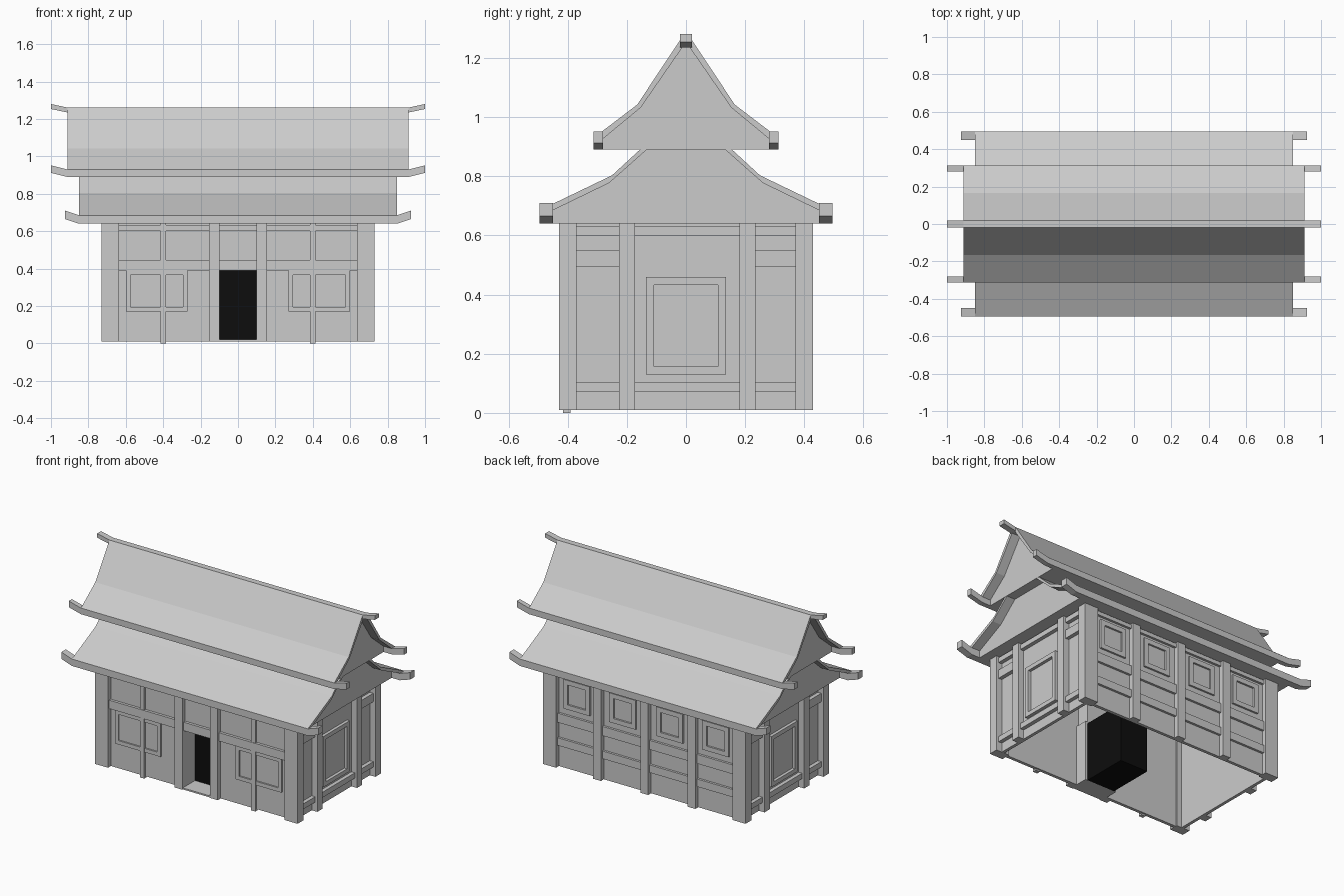
import bpy, bmesh

old = bpy.data.objects.get("Cube")
if old:
    bpy.data.objects.remove(old, do_unlink=True)


def material(name, value):
    m = bpy.data.materials.new(name)
    m.use_nodes = True
    colour = (value, value, value, 1)
    m.diffuse_color = colour
    m.node_tree.nodes["Principled BSDF"].inputs["Base Color"].default_value = colour
    return m


GREY = material("light grey", 0.6)
BLACK = material("doorway black", 0.004)


def prism(name, pts, axis, a, b, mat=GREY):
    """Extrude a flat outline along x (points are y, z) or y (points are x, z)."""
    bm = bmesh.new()

    def ring(t):
        return [bm.verts.new((t, p, z) if axis == "x" else (p, t, z)) for p, z in pts]

    r0, r1 = ring(a), ring(b)
    bm.faces.new(r0)
    bm.faces.new(r1[::-1])
    n = len(pts)
    for i in range(n):
        j = (i + 1) % n
        bm.faces.new((r0[i], r1[i], r1[j], r0[j]))
    bmesh.ops.recalc_face_normals(bm, faces=bm.faces)
    me = bpy.data.meshes.new(name)
    bm.to_mesh(me)
    bm.free()
    me.materials.append(mat)
    ob = bpy.data.objects.new(name, me)
    bpy.context.collection.objects.link(ob)
    return ob


def box(name, x0, x1, y0, y1, z0, z1, mat=GREY):
    return prism(name, [(x0, z0), (x1, z0), (x1, z1), (x0, z1)], "y", y0, y1, mat)


def wall_box(name, side, u0, u1, z0, z1, d0, d1):
    """Box on a wall: u runs along the wall, d is the distance from the centre."""
    axis, s = side
    if axis == "x":
        box(name, s * d0, s * d1, u0, u1, z0, z1)
    else:
        box(name, u0, u1, s * d0, s * d1, z0, z1)


def frame(name, side, u0, u1, z0, z1, w, d0, d1):
    wall_box(name + "_bottom", side, u0, u1, z0, z0 + w, d0, d1)
    wall_box(name + "_top", side, u0, u1, z1 - w, z1, d0, d1)
    wall_box(name + "_jamb_a", side, u0, u0 + w, z0 + w, z1 - w, d0, d1)
    wall_box(name + "_jamb_b", side, u1 - w, u1, z0 + w, z1 - w, d0, d1)


BASE, TOP = 0.01, 0.645
FRONT, BACK = ("y", -1), ("y", 1)

# Corner columns
for sx in (-1, 1):
    for sy in (-1, 1):
        box("corner_column", sx * 0.635, sx * 0.73, sy * 0.37, sy * 0.43, BASE, TOP)

# End walls with columns, rails and a framed window
for s in (-1, 1):
    side = ("x", s)
    wall_box("end_wall", side, -0.38, 0.38, BASE, TOP, 0.67, 0.69)
    for u in (-0.2, 0.208):
        wall_box("end_column", side, u - 0.027, u + 0.027, BASE, TOP, 0.68, 0.73)
    for z0, z1 in ((0.07, 0.105), (0.6, 0.632)):
        wall_box("end_rail", side, -0.37, 0.37, z0, z1, 0.68, 0.715)
    for u0, u1 in ((-0.37, -0.22), (0.23, 0.37)):
        wall_box("end_short_rail", side, u0, u1, 0.495, 0.55, 0.68, 0.715)
    frame("end_window", side, -0.135, 0.135, 0.13, 0.46, 0.027, 0.68, 0.71)

# Back wall: four bays with two rails and a square window each
wall_box("back_wall", BACK, -0.64, 0.64, BASE, TOP, 0.38, 0.40)
for u in (-0.34, 0, 0.34):
    wall_box("back_column", BACK, u - 0.028, u + 0.028, BASE, TOP, 0.39, 0.43)
for z0, z1 in ((0.15, 0.2), (0.3, 0.36), (0.61, 0.635)):
    wall_box("back_rail", BACK, -0.635, 0.635, z0, z1, 0.39, 0.415)
for u in (-0.5, -0.17, 0.17, 0.5):
    frame("back_window", BACK, u - 0.095, u + 0.095, 0.4, 0.59, 0.03, 0.39, 0.412)

# Front wall around the doorway
for s in (-1, 1):
    wall_box("front_wall", FRONT, s * 0.1, s * 0.64, BASE, TOP, 0.38, 0.40)
    wall_box("front_column", FRONT, s * 0.1, s * 0.155, BASE, TOP, 0.39, 0.43)
    wall_box("front_stud", FRONT, s * 0.385, s * 0.415, 0, TOP, 0.39, 0.415)
    for z0, z1 in ((0.39, 0.445), (0.6, 0.632)):
        wall_box("front_rail", FRONT, s * 0.155, s * 0.635, z0, z1, 0.39, 0.418)
    frame("front_window", FRONT, *sorted((s * 0.27, s * 0.6)), 0.17, 0.39, 0.025, 0.39, 0.41)
    box("door_jamb", s * 0.1, s * 0.115, -0.39, -0.3, BASE, 0.4)
wall_box("door_lintel", FRONT, -0.1, 0.1, 0.39, TOP, 0.30, 0.40)
wall_box("door_lintel_rail", FRONT, -0.1, 0.1, 0.39, 0.445, 0.39, 0.418)
wall_box("door_top_rail", FRONT, -0.1, 0.1, 0.6, 0.632, 0.39, 0.418)
box("door_sill", -0.1, 0.1, -0.425, -0.3, BASE, 0.02)
box("dark_doorway", -0.1, 0.1, -0.3, 0, BASE, 0.39, BLACK)


def roof(name, outer, inner, half, tip, rise):
    """Two bent slopes with recessed gables and upturned eave ends."""
    for s in (-1, 1):
        outline = outer + inner[::-1]
        prism(name + "_slope", [(s * y, z) for y, z in outline], "x", -half, half)
        (y_out, z0), (_, z1) = outer[:2]
        y_in = inner[0][0]
        for e in (-1, 1):
            pts = [(e * half, z0), (e * tip, z0 + rise), (e * tip, z1 + rise), (e * half, z1)]
            prism(name + "_eave_end", pts, "y", s * y_in, s * y_out)
    gable = inner + [(-y, z) for y, z in inner[::-1]]
    prism(name + "_gable", gable, "x", -half + 0.06, half - 0.06)


roof("lower_roof",
     [(0.495, 0.64), (0.495, 0.685), (0.25, 0.803), (0.15, 0.895)],
     [(0.45, 0.64), (0.45, 0.685), (0.26, 0.777), (0.13, 0.892)],
     0.85, 0.925, 0.025)
roof("upper_roof",
     [(0.312, 0.89), (0.312, 0.93), (0.165, 1.042), (0.02, 1.26)],
     [(0.28, 0.89), (0.28, 0.927), (0.153, 1.032), (0.012, 1.236)],
     0.912, 1.0, 0.022)

# Ridge beam with upturned ends
box("ridge_beam", -0.912, 0.912, -0.02, 0.02, 1.235, 1.261)
for e in (-1, 1):
    prism("ridge_end", [(e * 0.912, 1.235), (e * 1.0, 1.253), (e * 1.0, 1.28), (e * 0.912, 1.261)],
          "y", -0.02, 0.02)
